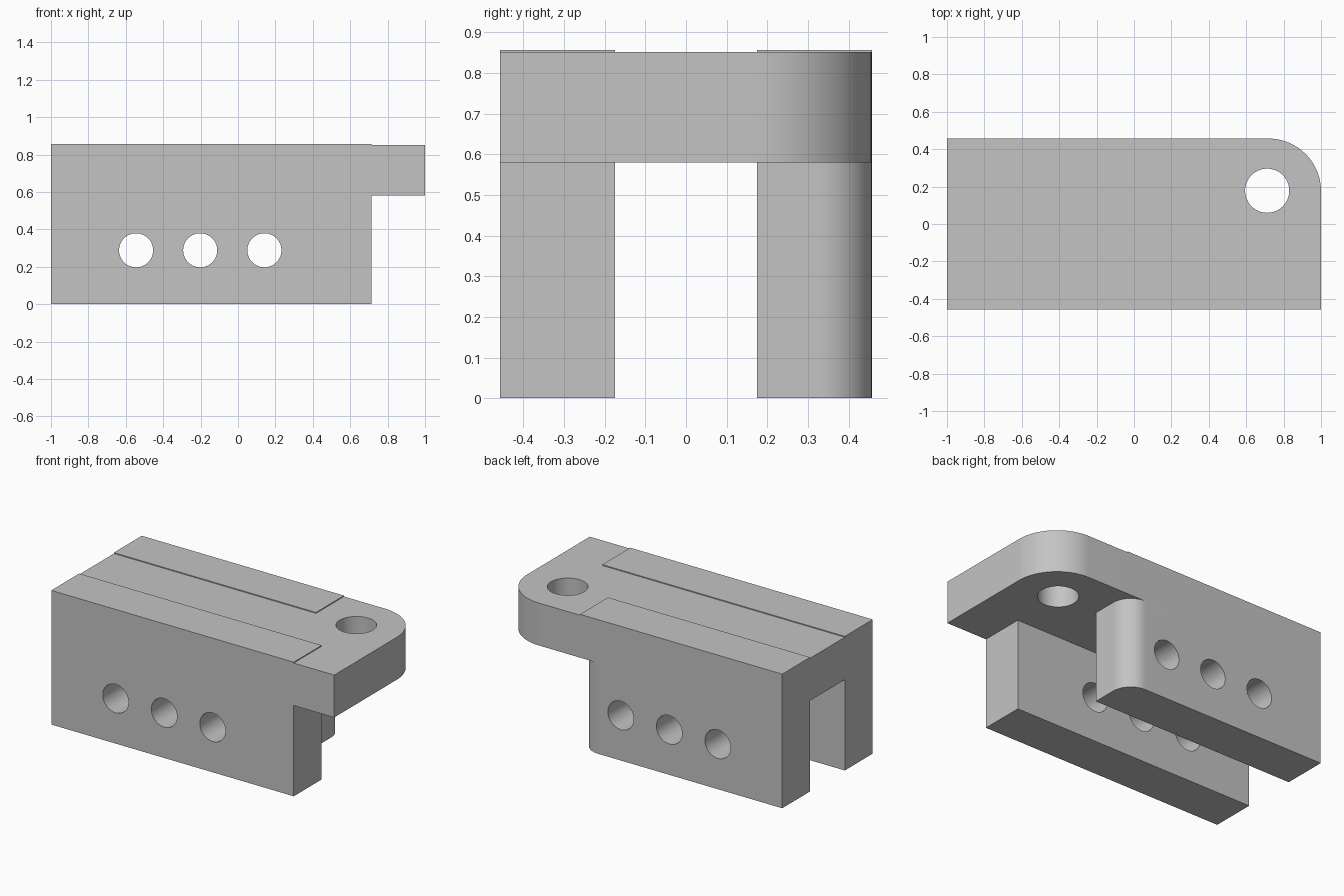
import bpy, bmesh, math

if "Cube" in bpy.data.objects:
    bpy.data.objects.remove(bpy.data.objects["Cube"], do_unlink=True)

grey = bpy.data.materials.new("plain grey")
grey.use_nodes = True
colour = (0.55, 0.55, 0.55, 1)
grey.diffuse_color = colour
grey.node_tree.nodes["Principled BSDF"].inputs["Base Color"].default_value = colour

# Main dimensions
LEFT, RIGHT, HALF_Y, INNER_Y = -1.0, 1.0, 0.457, 0.175
PLATE_Z, PLATE_TOP, PAD_TOP = 0.58, 0.851, 0.857
FRONT_END, BACK_END = 0.714, 0.429


def block(name, x0, x1, y0, y1, z0, z1, radius=0):
    """Upright prism; radius rounds its far right corner."""
    points = [(x0, y1), (x0, y0), (x1, y0)]
    if radius:
        steps = 24
        for i in range(steps + 1):
            a = math.pi / 2 * i / steps
            points.append((x1 - radius + radius * math.cos(a),
                           y1 - radius + radius * math.sin(a)))
    else:
        points.append((x1, y1))
    bm = bmesh.new()
    face = bm.faces.new([bm.verts.new((x, y, z0)) for x, y in points])
    side = bmesh.ops.extrude_face_region(bm, geom=[face])["geom"]
    bmesh.ops.translate(bm, vec=(0, 0, z1 - z0),
                        verts=[v for v in side if isinstance(v, bmesh.types.BMVert)])
    bmesh.ops.recalc_face_normals(bm, faces=bm.faces)
    mesh = bpy.data.meshes.new(name)
    bm.to_mesh(mesh)
    bm.free()
    mesh.materials.append(grey)
    obj = bpy.data.objects.new(name, mesh)
    bpy.context.collection.objects.link(obj)
    return obj


def select(obj):
    bpy.ops.object.select_all(action="DESELECT")
    obj.select_set(True)
    bpy.context.view_layer.objects.active = obj


def drill(obj, centre, radius, rotation=(0, 0, 0)):
    """Cut a round hole through obj."""
    bpy.ops.mesh.primitive_cylinder_add(vertices=64, radius=radius, depth=1,
                                        location=centre, rotation=rotation)
    cutter = bpy.context.object
    cutter.hide_render = True
    cutter.data.materials.append(grey)
    select(obj)
    mod = obj.modifiers.new("hole", "BOOLEAN")
    mod.operation = "DIFFERENCE"
    mod.solver = "EXACT"
    mod.object = cutter
    bpy.ops.object.modifier_apply(modifier=mod.name)
    bpy.data.objects.remove(cutter, do_unlink=True)


# Top plate with a rounded corner and an upright hole
plate = block("top_plate", LEFT, RIGHT, -HALF_Y, HALF_Y, PLATE_Z, PLATE_TOP, 0.282)
drill(plate, (0.712, 0.178, 0.7), 0.118)

# Side walls, the back one shorter and rounded
front = block("front_wall", LEFT, FRONT_END, -HALF_Y, -INNER_Y, 0, PLATE_Z)
back = block("back_wall", LEFT, BACK_END, INNER_Y, HALF_Y, 0, PLATE_Z, 0.13)
for wall, y in ((front, -0.316), (back, 0.316)):
    for i in range(3):
        drill(wall, (-0.545 + 0.343 * i, y, 0.288), 0.091, (math.pi / 2, 0, 0))

# Thin raised pads above the walls
pads = [block("front_pad", LEFT, FRONT_END, -HALF_Y, -INNER_Y, PLATE_TOP, PAD_TOP),
        block("back_pad", LEFT, BACK_END, INNER_Y, HALF_Y, PLATE_TOP, PAD_TOP)]

for obj in [plate, front, back] + pads:
    select(obj)
    bpy.ops.object.shade_smooth_by_angle(angle=math.radians(30))
